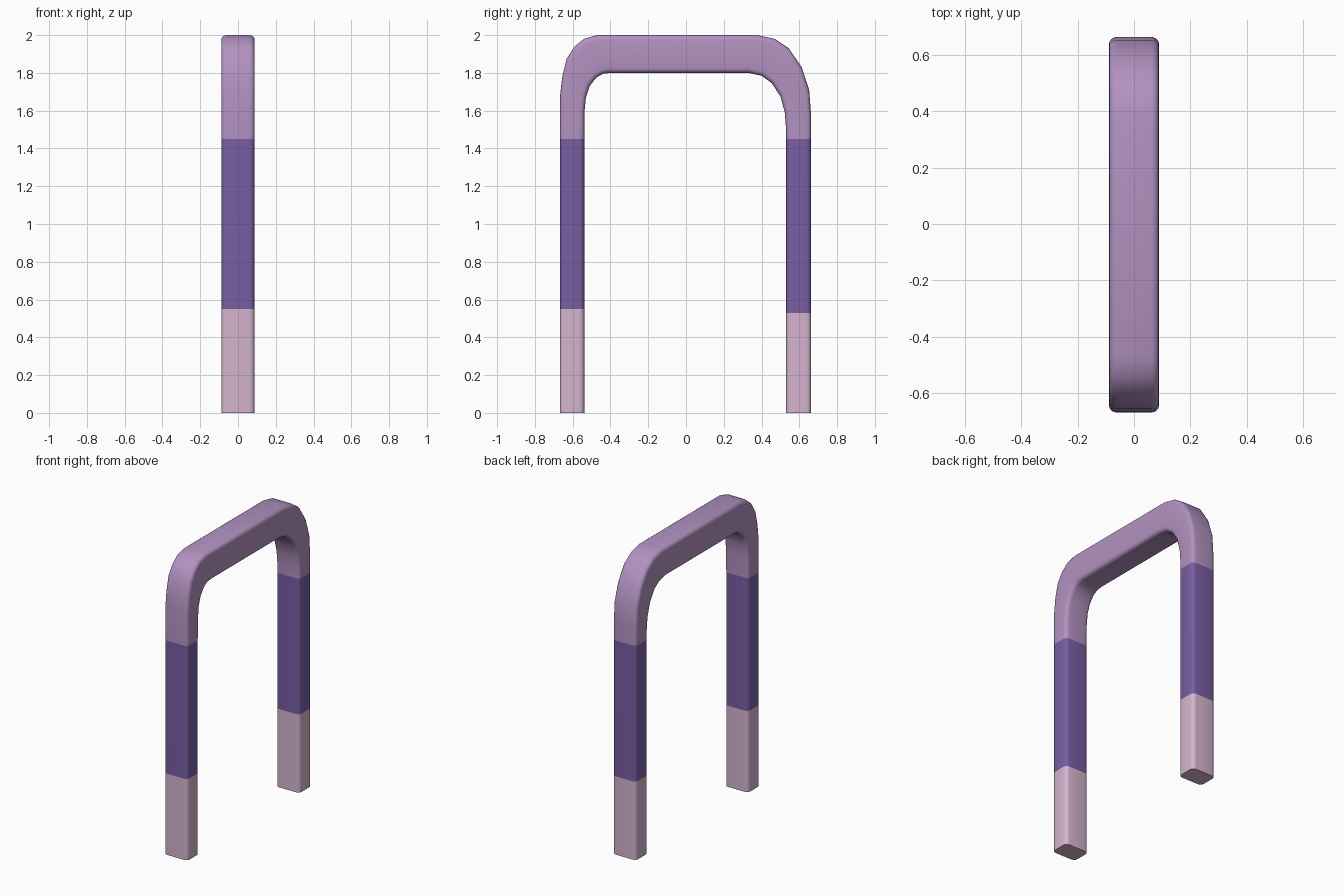
import bpy, bmesh, math
from mathutils import Vector

if "Cube" in bpy.data.objects:
    bpy.data.objects.remove(bpy.data.objects["Cube"])


def make_material(name, srgb):
    mat = bpy.data.materials.new(name)
    lin = [((c / 255 + 0.055) / 1.055) ** 2.4 for c in srgb]
    mat.diffuse_color = (*lin, 1.0)
    mat.use_nodes = True
    mat.node_tree.nodes["Principled BSDF"].inputs["Base Color"].default_value = mat.diffuse_color
    return mat


mats = [make_material("mauve", (178, 146, 192)),
        make_material("deep purple", (120, 94, 162)),
        make_material("pale pink", (213, 181, 207))]

HALF_X, RADIUS, STEPS = 0.088, 0.026, 4
UPPER_BAND = 1.45
LOWER_BAND = {-1: 0.55, 1: 0.53}

# Frame path: (outer y, outer z, inner y, inner z), tight bend at -y, wider at +y
near_leg = [(-0.668, z, -0.538, z) for z in (0, LOWER_BAND[-1], UPPER_BAND)]
near_bend = [(-0.667, 1.68, -0.538, 1.59), (-0.655, 1.78, -0.530, 1.67),
             (-0.632, 1.875, -0.510, 1.73), (-0.590, 1.94, -0.475, 1.775),
             (-0.540, 1.98, -0.440, 1.795), (-0.470, 2.0, -0.400, 1.80)]
far_bend = [(0.380, 2.0, 0.330, 1.80), (0.470, 1.98, 0.400, 1.785),
            (0.545, 1.93, 0.455, 1.745), (0.612, 1.83, 0.500, 1.675),
            (0.652, 1.71, 0.523, 1.59), (0.662, 1.58, 0.530, 1.50)]
far_leg = [(0.663, z, 0.530, z) for z in (UPPER_BAND, LOWER_BAND[1], 0)]
path = near_leg + near_bend + far_bend + far_leg


def ring(bm, station):
    """Rounded rectangle spanning the inner and outer edge of the frame."""
    oy, oz, iy, iz = station
    outer, inner = Vector((0, oy, oz)), Vector((0, iy, iz))
    mid, across = (outer + inner) / 2, outer - inner
    half = across.length / 2
    across.normalize()
    verts = []
    for k, (sx, su) in enumerate(((1, 1), (-1, 1), (-1, -1), (1, -1))):
        for i in range(STEPS + 1):
            a = math.radians(90 * k + 90 * i / STEPS)
            x = sx * (HALF_X - RADIUS) + RADIUS * math.cos(a)
            u = su * (half - RADIUS) + RADIUS * math.sin(a)
            verts.append(bm.verts.new(mid + Vector((x, 0, 0)) + across * u))
    return verts


# Sweep the section along the frame
bm = bmesh.new()
rings = [ring(bm, s) for s in path]
for a, b in zip(rings, rings[1:]):
    n = len(a)
    for i in range(n):
        j = (i + 1) % n
        bm.faces.new((a[i], a[j], b[j], b[i]))
bm.faces.new(rings[0])
bm.faces.new(rings[-1])
bmesh.ops.recalc_face_normals(bm, faces=bm.faces)

# Colour bands by height
for f in bm.faces:
    c = f.calc_center_median()
    side = 1 if c.y > 0 else -1
    f.material_index = 0 if c.z > UPPER_BAND else 1 if c.z > LOWER_BAND[side] else 2

mesh = bpy.data.meshes.new("arch_frame")
bm.to_mesh(mesh)
bm.free()
for m in mats:
    mesh.materials.append(m)
obj = bpy.data.objects.new("arch_frame", mesh)
bpy.context.collection.objects.link(obj)
bpy.context.view_layer.objects.active = obj
obj.select_set(True)
bpy.ops.object.shade_smooth_by_angle(angle=math.radians(40))
